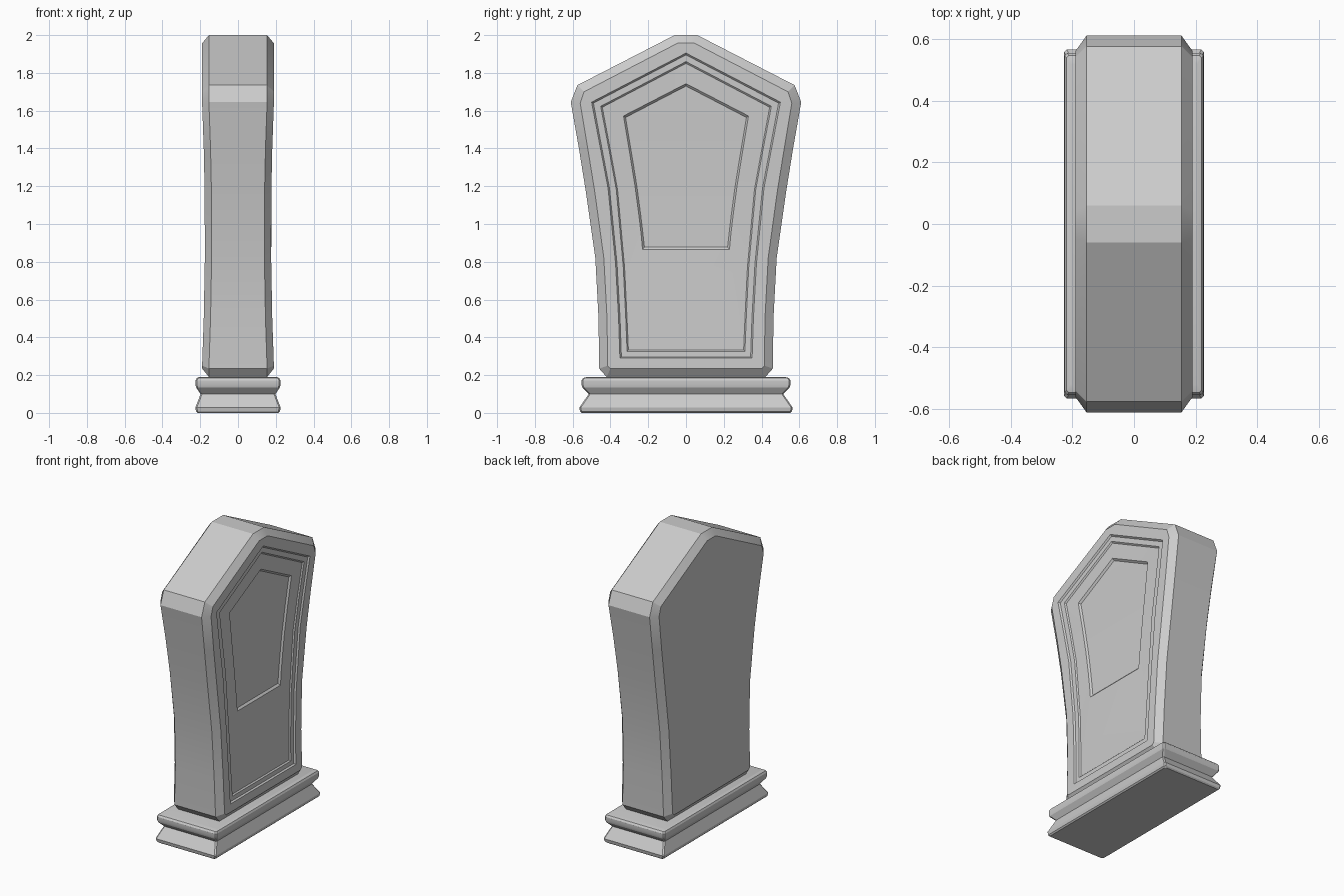
import bpy, bmesh

if "Cube" in bpy.data.objects:
    bpy.data.objects.remove(bpy.data.objects["Cube"])


def face_x(z):
    """Half thickness of the slab: slightly waisted at mid height."""
    return 0.175 + 0.015 * min(1.0, ((z - 0.95) / 0.69) ** 2)


def finish(bm, name):
    bmesh.ops.remove_doubles(bm, verts=bm.verts, dist=0.0005)
    bmesh.ops.recalc_face_normals(bm, faces=bm.faces)
    mesh = bpy.data.meshes.new(name)
    bm.to_mesh(mesh)
    bm.free()
    ob = bpy.data.objects.new(name, mesh)
    bpy.context.collection.objects.link(ob)
    bpy.ops.object.select_all(action='DESELECT')
    ob.select_set(True)
    bpy.context.view_layer.objects.active = ob
    bpy.ops.object.shade_smooth_by_angle(angle=0.4)
    return ob


def bridge(bm, a, b):
    n = len(a)
    for i in range(n):
        j = (i + 1) % n
        bm.faces.new((a[i], a[j], b[j], b[i]))


def cap(bm, ring):
    n = len(ring)
    for i in range(n // 2 - 1):
        bm.faces.new((ring[i], ring[i + 1], ring[n - 2 - i], ring[n - 1 - i]))


def ring(bm, half, sign, depth):
    """Closed loop from a right-half outline listed bottom to top."""
    pts = half + [(-y, z) for y, z in reversed(half)]
    return [bm.verts.new((sign * (face_x(z) - depth), y, z)) for y, z in pts]


def panel(side, apex):
    """Pointed panel outline, with corners doubled to match the slab outline."""
    return [side[0]] + side + [side[-1], (0, apex)]


# Outlines of the slab and its panels
slab_outer = [(.42, .19), (.46, .235), (.463, .5), (.48, .82), (.53, 1.17),
              (.567, 1.4), (.61, 1.645), (.575, 1.735), (.06, 2.0)]
slab_inner = [(.40, .235), (.415, .25), (.418, .5), (.435, .82), (.483, 1.17),
              (.52, 1.4), (.56, 1.64), (.54, 1.70), (.045, 1.957)]
frame_out = panel([(.35, .29), (.357, .5), (.373, .79), (.413, 1.19), (.453, 1.4), (.5, 1.645)], 1.905)
frame_low = panel([(.342, .297), (.349, .5), (.365, .79), (.405, 1.19), (.445, 1.4), (.49, 1.64)], 1.895)
frame_in = panel([(.312, .325), (.319, .5), (.332, .77), (.369, 1.18), (.409, 1.4), (.452, 1.623)], 1.86)
field = panel([(.305, .333), (.312, .5), (.325, .77), (.362, 1.18), (.402, 1.4), (.443, 1.618)], 1.85)
plaque_out = panel([(.23, .865), (.238, .95), (.25, 1.05), (.27, 1.2), (.299, 1.38), (.331, 1.572)], 1.743)
plaque_in = panel([(.22, .878), (.228, .95), (.24, 1.05), (.26, 1.2), (.289, 1.38), (.32, 1.564)], 1.73)

# Slab: chamfered waisted body, plain back, stepped panels on the +x face
bm = bmesh.new()
right = [ring(bm, slab_outer, 1, .036), ring(bm, slab_inner, 1, 0),
         ring(bm, frame_out, 1, 0), ring(bm, frame_low, 1, .010),
         ring(bm, frame_in, 1, .010), ring(bm, field, 1, .018),
         ring(bm, plaque_out, 1, .018), ring(bm, plaque_in, 1, .030)]
left = [ring(bm, slab_outer, -1, .036), ring(bm, slab_inner, -1, 0)]
bridge(bm, left[0], right[0])
for rings in (right, left):
    for a, b in zip(rings, rings[1:]):
        bridge(bm, a, b)
    cap(bm, rings[-1])
finish(bm, "slab")

# Plinth: moulded rectangular base with clipped corners
bm = bmesh.new()
levels = [(.213, .553, 0), (.222, .561, .008), (.226, .565, .028), (.198, .515, .10),
          (.222, .549, .135), (.225, .554, .15), (.225, .554, .172),
          (.219, .546, .184), (.205, .525, .19)]
rings = []
c = 0.008
for x, y, z in levels:
    pts = [(x, y - c), (x - c, y), (c - x, y), (-x, y - c),
           (-x, c - y), (c - x, -y), (x - c, -y), (x, c - y)]
    rings.append([bm.verts.new((px, py, z)) for px, py in pts])
for a, b in zip(rings, rings[1:]):
    bridge(bm, a, b)
bm.faces.new(rings[0])
bm.faces.new(rings[-1])
finish(bm, "plinth")
